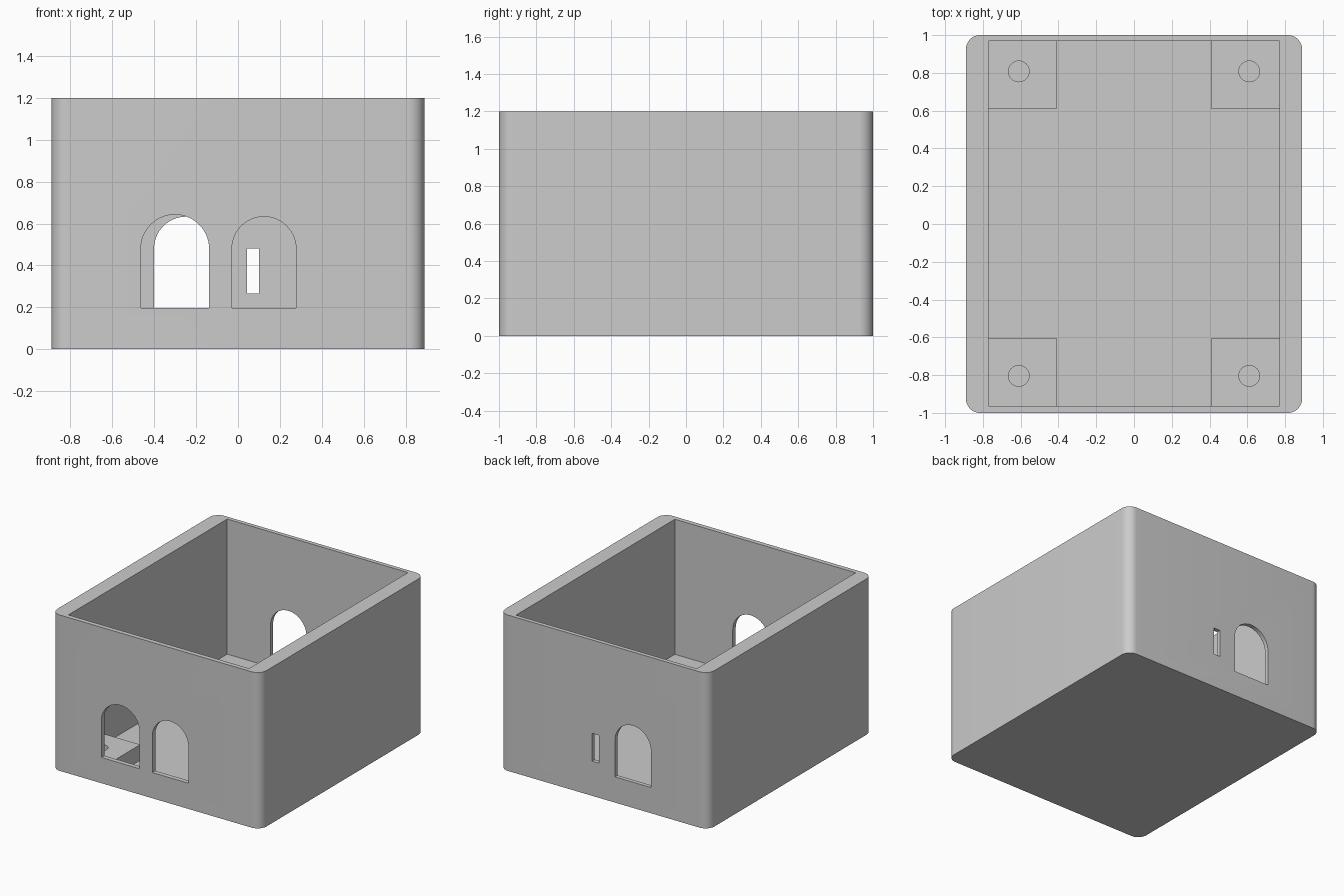
import bpy
import bmesh
from math import cos, sin, pi
from mathutils import Matrix, Vector

cube = bpy.data.objects.get("Cube")
if cube:
    bpy.data.objects.remove(cube, do_unlink=True)

grey = bpy.data.materials.new("plain grey")
grey.use_nodes = True
grey.diffuse_color = (0.6, 0.6, 0.6, 1)
grey.node_tree.nodes["Principled BSDF"].inputs["Base Color"].default_value = (0.6, 0.6, 0.6, 1)


def add_object(name, bm):
    bmesh.ops.recalc_face_normals(bm, faces=bm.faces[:])
    mesh = bpy.data.meshes.new(name)
    bm.to_mesh(mesh)
    bm.free()
    mesh.materials.append(grey)
    obj = bpy.data.objects.new(name, mesh)
    bpy.context.collection.objects.link(obj)
    return obj


def prism(name, profile, start, depth):
    """Extrude a closed profile of 3D points along a vector."""
    bm = bmesh.new()
    face = bm.faces.new([bm.verts.new(Vector(p) + Vector(start)) for p in profile])
    new = bmesh.ops.extrude_face_region(bm, geom=[face])["geom"]
    bmesh.ops.translate(bm, vec=depth, verts=[g for g in new if isinstance(g, bmesh.types.BMVert)])
    return add_object(name, bm)


def box(name, low, high):
    low, high = Vector(low), Vector(high)
    bm = bmesh.new()
    size = Matrix.Diagonal((*(high - low), 1))
    bmesh.ops.create_cube(bm, size=1, matrix=Matrix.Translation((low + high) / 2) @ size)
    return add_object(name, bm)


def cylinder(name, x, y, low, high, radius):
    points = [(radius * cos(2 * pi * i / 32), radius * sin(2 * pi * i / 32), 0) for i in range(32)]
    return prism(name, points, (x, y, low), (0, 0, high - low))


def arch(name, x, y, radius, bottom, spring):
    """Round-topped doorway cutter crossing a wall at y."""
    points = [(-radius, 0, bottom), (radius, 0, bottom)]
    points += [(radius * cos(pi * i / 28), 0, spring + radius * sin(pi * i / 28)) for i in range(29)]
    return prism(name, points, (x, y - 0.1, 0), (0, 0.2, 0))


def cut(obj, cutter):
    cutter.hide_render = True
    mod = obj.modifiers.new("cut", "BOOLEAN")
    mod.operation = "DIFFERENCE"
    mod.solver = "EXACT"
    mod.object = cutter
    bpy.context.view_layer.objects.active = obj
    bpy.ops.object.modifier_apply(modifier=mod.name)
    bpy.data.objects.remove(cutter, do_unlink=True)


def smooth(obj):
    bpy.ops.object.select_all(action="DESELECT")
    obj.select_set(True)
    bpy.context.view_layer.objects.active = obj
    bpy.ops.object.shade_smooth_by_angle(angle=pi / 6)


# Outer shell with rounded vertical corners
W, D, H, R = 0.89, 1.0, 1.2, 0.075
FLOOR, POST = 0.04, 0.16
IN_X, FRONT, BACK = 0.77, -0.964, 0.968
outline = []
for k, (sx, sy) in enumerate([(1, 1), (-1, 1), (-1, -1), (1, -1)]):
    for i in range(13):
        a = (k + i / 12) * pi / 2
        outline.append((sx * (W - R) + R * cos(a), sy * (D - R) + R * sin(a), 0))
shell = prism("box_shell", outline, (0, 0, 0), (0, 0, H))

# Open interior
cut(shell, box("cavity", (-IN_X, FRONT, FLOOR), (IN_X, BACK, H + 0.1)))

# Doorways in the front and back walls, and the narrow back window
cut(shell, arch("front_doorway", -0.301, -D, 0.163, 0.198, 0.48))
cut(shell, arch("front_second_doorway", 0.124, -D, 0.153, 0.198, 0.48))
cut(shell, arch("back_doorway", -0.248, D, 0.153, 0.198, 0.48))
cut(shell, box("back_slot", (0.043, D - 0.1, 0.267), (0.10, D + 0.1, 0.481)))
smooth(shell)

# Low corner blocks with round screw holes
for side, sx in (("right", -1), ("left", 1)):
    for end, wall, inner in (("front", FRONT, -0.604), ("back", BACK, 0.608)):
        x0, x1 = sorted((sx * 0.41, sx * (IN_X + 0.01)))
        y0, y1 = sorted((inner, wall + (0.01 if wall > 0 else -0.01)))
        block = box(f"{end}_{side}_corner_block", (x0, y0, FLOOR - 0.02), (x1, y1, POST))
        hole_y = inner + (0.2 if wall > 0 else -0.2)
        cut(block, cylinder("screw_hole", sx * 0.61, hole_y, FLOOR, POST + 0.1, 0.055))
        smooth(block)
